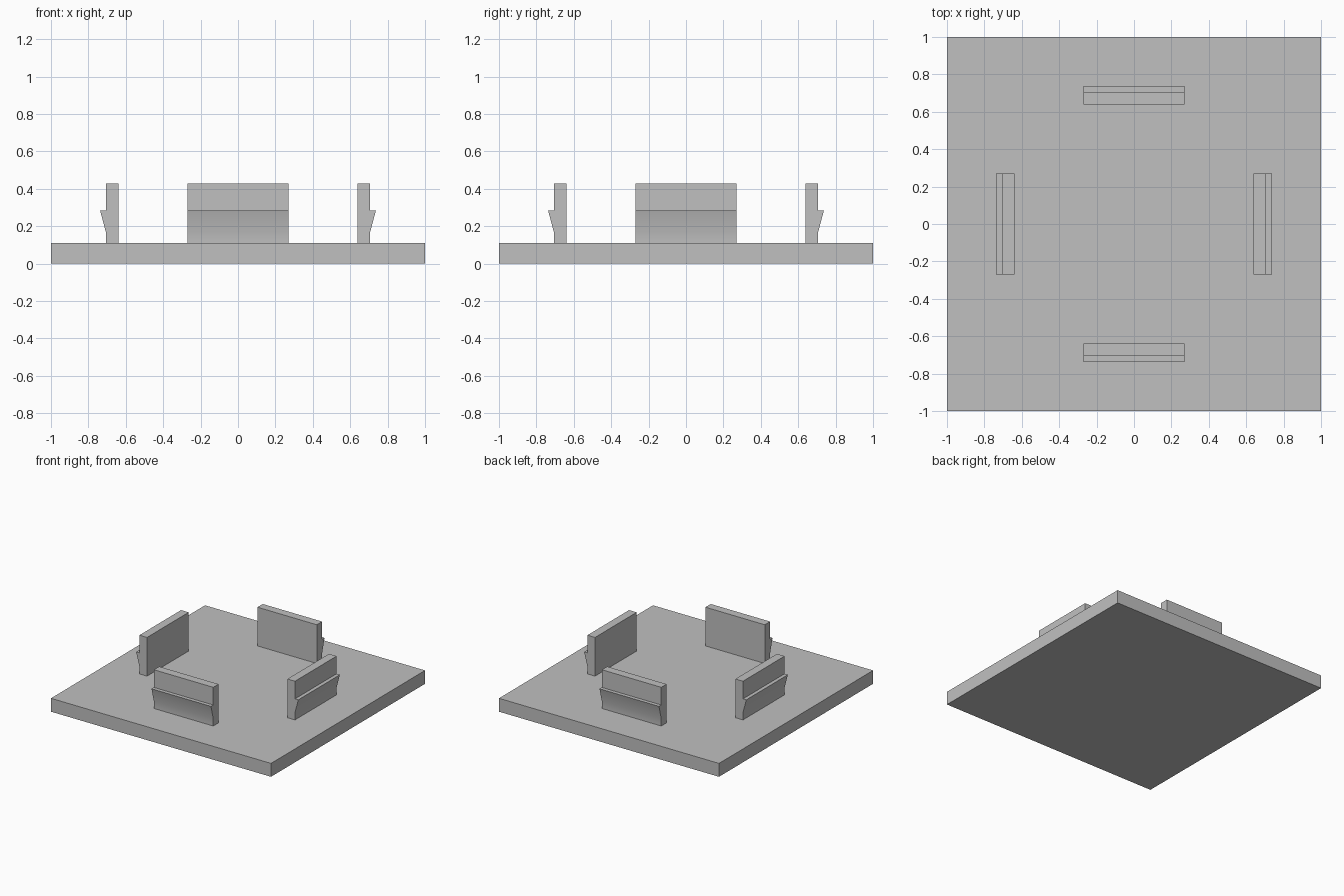
import bpy
import bmesh
from math import pi, radians
from mathutils import Matrix

default = bpy.data.objects.get("Cube")
if default:
    bpy.data.objects.remove(default, do_unlink=True)

grey = bpy.data.materials.new("light grey")
grey.use_nodes = True
colour = (0.53, 0.53, 0.53, 1)
grey.diffuse_color = colour
grey.node_tree.nodes["Principled BSDF"].inputs["Base Color"].default_value = colour

PLATE_TOP = 0.11
CLIP_HALF = 0.27


def add_object(name, bm):
    bmesh.ops.recalc_face_normals(bm, faces=bm.faces)
    mesh = bpy.data.meshes.new(name)
    bm.to_mesh(mesh)
    bm.free()
    mesh.materials.append(grey)
    obj = bpy.data.objects.new(name, mesh)
    bpy.context.collection.objects.link(obj)
    return obj


# Square base plate
bm = bmesh.new()
bmesh.ops.create_cube(bm, size=1)
bmesh.ops.scale(bm, vec=(2, 2, PLATE_TOP), verts=bm.verts)
bmesh.ops.translate(bm, vec=(0, 0, PLATE_TOP / 2), verts=bm.verts)
add_object("base_plate", bm)

# Snap clip: hooked profile (outward, up) extruded sideways
profile = [(0.638, PLATE_TOP), (0.707, PLATE_TOP), (0.707, 0.17),
           (0.737, 0.283), (0.707, 0.283), (0.707, 0.428), (0.638, 0.428)]


def snap_clip(name, angle):
    bm = bmesh.new()
    face = bm.faces.new([bm.verts.new((x, -CLIP_HALF, z)) for x, z in profile])
    side = bmesh.ops.extrude_face_region(bm, geom=[face])
    moved = [v for v in side["geom"] if isinstance(v, bmesh.types.BMVert)]
    bmesh.ops.translate(bm, vec=(0, 2 * CLIP_HALF, 0), verts=moved)
    bm.transform(Matrix.Rotation(angle, 4, "Z"))
    obj = add_object(name, bm)
    # Soften only the shallow bend below the hook
    bpy.ops.object.select_all(action="DESELECT")
    obj.select_set(True)
    bpy.context.view_layer.objects.active = obj
    bpy.ops.object.shade_smooth_by_angle(angle=radians(30))


for i, place in enumerate(("left", "back", "right", "front")):
    snap_clip(place + "_clip", i * pi / 2)
